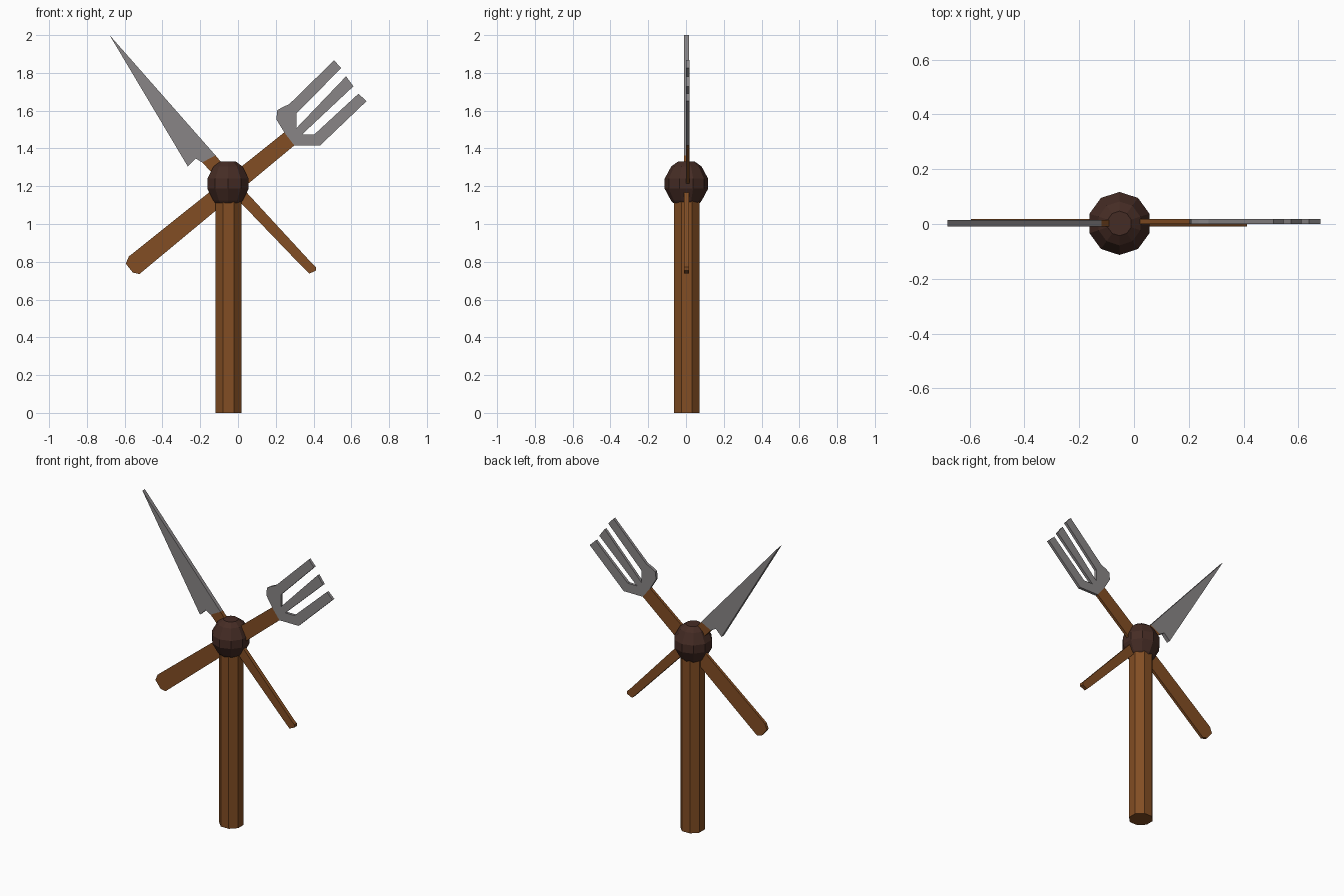
import bpy, bmesh, math

if "Cube" in bpy.data.objects:
    bpy.data.objects.remove(bpy.data.objects["Cube"])


def material(name, rgb):
    m = bpy.data.materials.new(name)
    m.diffuse_color = (*rgb, 1)
    m.use_nodes = True
    m.node_tree.nodes["Principled BSDF"].inputs["Base Color"].default_value = m.diffuse_color
    return m


WOOD = material("wood_brown", (0.225, 0.075, 0.017))
KNOT = material("dark_brown", (0.06, 0.025, 0.018))
STEEL = material("steel_grey", (0.25, 0.235, 0.24))


def finish(name, bm, mat):
    bmesh.ops.recalc_face_normals(bm, faces=bm.faces)
    me = bpy.data.meshes.new(name)
    bm.to_mesh(me)
    bm.free()
    me.materials.append(mat)
    ob = bpy.data.objects.new(name, me)
    bpy.context.collection.objects.link(ob)


def plate(name, outline, y0, y1, mat):
    """Flat outline in x, z extruded from y0 to y1."""
    bm = bmesh.new()
    face = bm.faces.new([bm.verts.new((x, y0, z)) for x, z in outline])
    ext = bmesh.ops.extrude_face_region(bm, geom=[face])["geom"]
    verts = [v for v in ext if isinstance(v, bmesh.types.BMVert)]
    bmesh.ops.translate(bm, verts=verts, vec=(0, y1 - y0, 0))
    finish(name, bm, mat)


def lathe(name, profile, sides, offset, centre, mat):
    """Stacked rings (radius, z) with capped ends."""
    bm = bmesh.new()
    rings = []
    for r, z in profile:
        ring = []
        for i in range(sides):
            a = math.radians(offset) + math.tau * i / sides
            ring.append(bm.verts.new((centre[0] + r * math.cos(a),
                                      centre[1] + r * math.sin(a), z)))
        rings.append(ring)
    for a, b in zip(rings, rings[1:]):
        for i in range(sides):
            j = (i + 1) % sides
            bm.faces.new((a[i], a[j], b[j], b[i]))
    bm.faces.new(rings[0])
    bm.faces.new(rings[-1])
    finish(name, bm, mat)


# upright post
lathe("post", [(0.074, 0), (0.074, 1.2)], 8, 22.5, (-0.05, 0.004), WOOD)

# faceted ball that binds everything together
lathe("ball_joint", [(0.07, 1.11), (0.082, 1.125), (0.115, 1.187),
                     (0.115, 1.24), (0.08, 1.305), (0.045, 1.33)],
      10, 18, (-0.053, 0.002), KNOT)

# fork
plate("fork_handle", [(-0.578, 0.828), (-0.594, 0.79), (-0.557, 0.743),
                      (-0.522, 0.735), (0.298, 1.416), (0.245, 1.485)],
      0.0, 0.018, WOOD)
plate("fork_head", [(0.245, 1.485), (0.203, 1.554), (0.208, 1.602),
                    (0.235, 1.618), (0.272, 1.635),
                    (0.509, 1.867), (0.546, 1.825),      # upper tine
                    (0.309, 1.585), (0.309, 1.507),
                    (0.572, 1.782), (0.611, 1.729),      # middle tine
                    (0.340, 1.475), (0.405, 1.475),
                    (0.638, 1.690), (0.68, 1.65),        # lower tine
                    (0.435, 1.416), (0.298, 1.416)],
      0.0, 0.018, STEEL)

# knife
plate("knife_handle", [(-0.19, 1.326), (-0.119, 1.363), (0.05, 1.162),
                       (0.393, 0.79), (0.412, 0.772), (0.412, 0.753),
                       (0.377, 0.737), (0.345, 0.769), (0.013, 1.114)],
      -0.01, 0.015, WOOD)
plate("knife_blade", [(-0.68, 2.0), (-0.119, 1.363), (-0.19, 1.326),
                      (-0.224, 1.347), (-0.266, 1.305)],
      -0.01, 0.015, STEEL)
